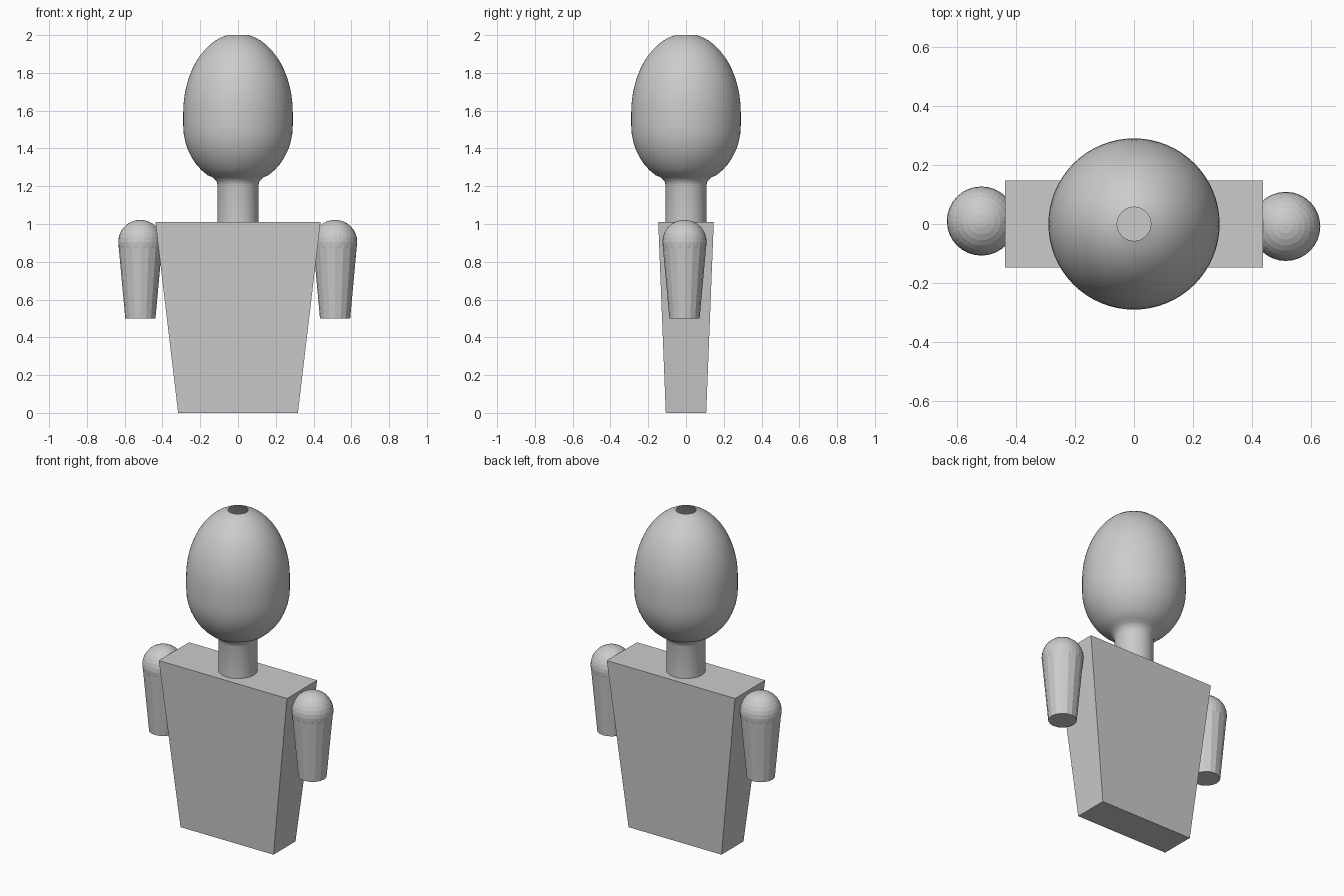
import bpy, bmesh, math
from math import sin, cos, pi

if "Cube" in bpy.data.objects:
    bpy.data.objects.remove(bpy.data.objects["Cube"])


def make_object(name, bm, smooth=False):
    bmesh.ops.recalc_face_normals(bm, faces=bm.faces)
    mesh = bpy.data.meshes.new(name)
    bm.to_mesh(mesh)
    bm.free()
    obj = bpy.data.objects.new(name, mesh)
    bpy.context.collection.objects.link(obj)
    for p in mesh.polygons:
        p.use_smooth = smooth
    return obj


def lathe(name, profile, sides):
    """Revolve (radius, z) points around the z axis, ends left open."""
    bm = bmesh.new()
    rings = [[bm.verts.new((r * cos(2 * pi * i / sides), r * sin(2 * pi * i / sides), z))
              for i in range(sides)] for r, z in profile]
    for low, high in zip(rings, rings[1:]):
        for i in range(sides):
            j = (i + 1) % sides
            bm.faces.new((low[i], low[j], high[j], high[i]))
    return make_object(name, bm, smooth=True)


# Torso: box tapering towards the waist
bm = bmesh.new()
bmesh.ops.create_cube(bm, size=2)
for v in bm.verts:
    top = v.co.z > 0
    v.co.x *= 0.437 if top else 0.317
    v.co.y *= 0.147 if top else 0.107
    v.co.z = 1.01 if top else 0
make_object("torso", bm)

# Head and neck: one hollow lathe with a small opening at the crown
R = 0.29
profile = [(0.108, 1.01), (0.108, 1.205), (0.113, 1.225), (0.135, 1.248)]
for deg in range(-56, 1, 8):
    a = math.radians(deg)
    profile.append((R * cos(a), 1.52 + 0.315 * sin(a)))
end = math.acos(0.057 / R)
for i in range(13):
    a = end * i / 12
    profile.append((R * cos(a), 1.59 + 0.41 * sin(a) / sin(end)))
lathe("head_and_neck", profile, 64)

# Arms: tapered cylinder with a ball shoulder
for side, x, y in (("right", 0.514, -0.008), ("left", -0.517, 0.01)):
    bm = bmesh.new()
    bmesh.ops.create_cone(bm, cap_ends=True, segments=16,
                          radius1=0.08, radius2=0.117, depth=0.405)
    bmesh.ops.translate(bm, verts=bm.verts, vec=(x, y, 0.7025))
    make_object(side + "_arm", bm)

    bm = bmesh.new()
    bmesh.ops.create_uvsphere(bm, u_segments=32, v_segments=16, radius=0.117)
    bmesh.ops.translate(bm, verts=bm.verts, vec=(x, y, 0.905))
    make_object(side + "_shoulder", bm)
